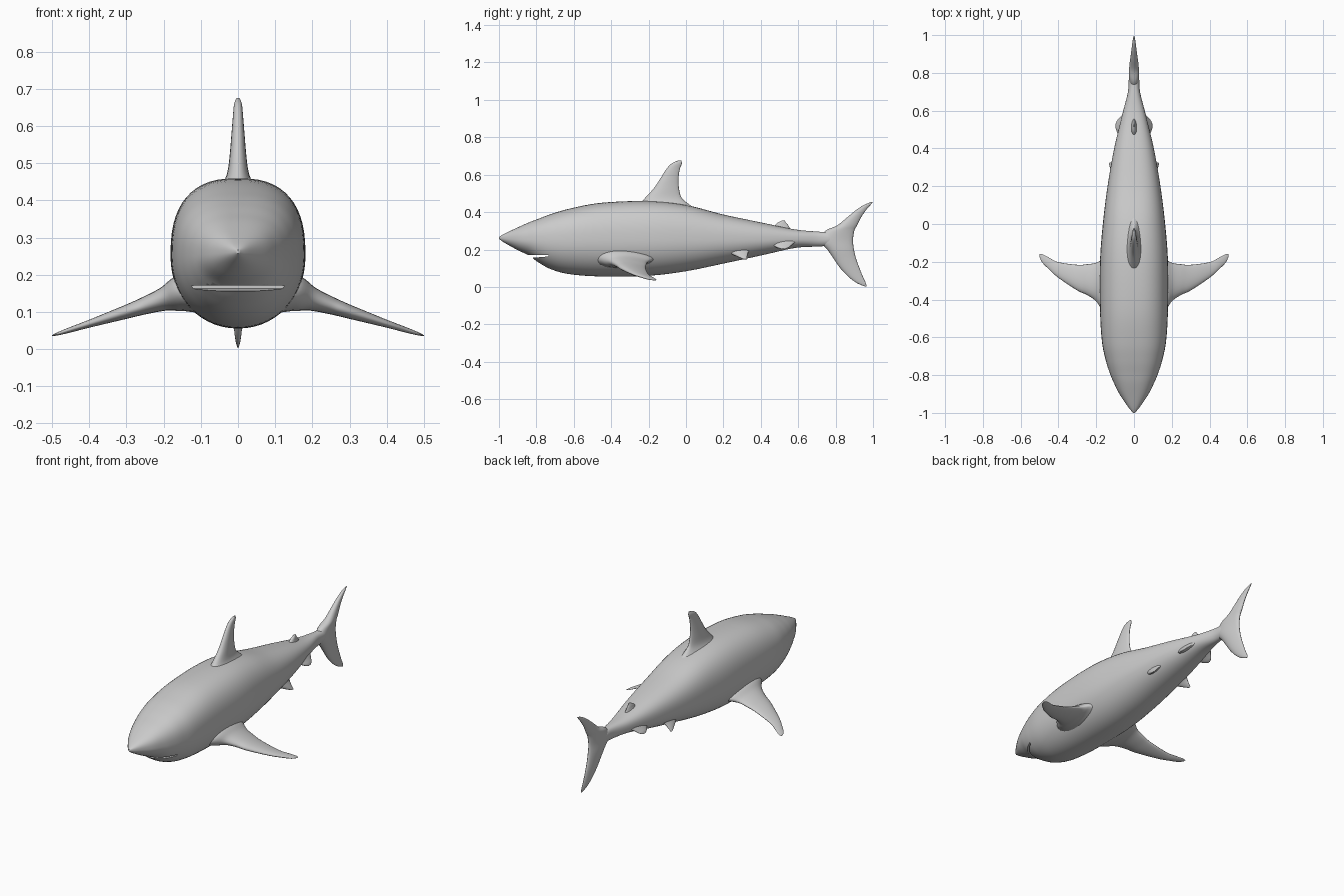
import bpy, bmesh, math
from mathutils import Vector

if "Cube" in bpy.data.objects:
    bpy.data.objects.remove(bpy.data.objects["Cube"])

skin = bpy.data.materials.new("plain_grey")
skin.use_nodes = True
skin.diffuse_color = (0.6, 0.6, 0.6, 1)
skin.node_tree.nodes["Principled BSDF"].inputs["Base Color"].default_value = skin.diffuse_color


def smooth(rows, steps):
    """Catmull-Rom curve through rows of numbers."""
    pts = [Vector(r) for r in rows]
    out = []
    for i in range(len(pts) - 1):
        b, c = pts[i], pts[i + 1]
        a = pts[i - 1] if i else b
        d = pts[min(i + 2, len(pts) - 1)]
        for k in range(steps):
            t = k / steps
            out.append(b + (c - a) * t / 2 + (a * 2 - b * 5 + c * 4 - d) * t * t / 2
                       + (b * 3 - a - c * 3 + d) * t ** 3 / 2)
    return out + [pts[-1]]


def loft(name, rings):
    """Skin a list of closed rings and cap both ends."""
    bm = bmesh.new()
    loops = [[bm.verts.new(p) for p in ring] for ring in rings]
    n = len(loops[0])
    for a, b in zip(loops, loops[1:]):
        for i in range(n):
            bm.faces.new((a[i], a[(i + 1) % n], b[(i + 1) % n], b[i]))
    bm.faces.new(loops[0])
    bm.faces.new(loops[-1])
    bmesh.ops.recalc_face_normals(bm, faces=bm.faces)
    mesh = bpy.data.meshes.new(name)
    bm.to_mesh(mesh)
    bm.free()
    mesh.materials.append(skin)
    obj = bpy.data.objects.new(name, mesh)
    bpy.context.collection.objects.link(obj)
    return obj


def finish(obj, angle=50):
    bpy.ops.object.select_all(action="DESELECT")
    obj.select_set(True)
    bpy.context.view_layer.objects.active = obj
    bpy.ops.object.shade_smooth_by_angle(angle=math.radians(angle))


def fin(name, sections, place, normal, count=24):
    """Sections are (lead y, trail y, span, half thickness), root to tip."""
    rings = []
    for lead, trail, span, thick in smooth(sections, 5):
        ring = []
        for i in range(count):
            a = math.tau * i / count
            u = 0.5 - 0.5 * math.cos(a)
            off = max(thick, 0.0005) * math.sin(a) * (1.25 - 0.5 * u)
            ring.append(place(lead + (trail - lead) * u, span) + normal * off)
        rings.append(ring)
    finish(loft(name, rings), 70)


# Body: (y, top, bottom, widest height, half width)
body_rows = [
    (-1.0, 0.267, 0.257, 0.262, 0.004), (-0.97, 0.285, 0.236, 0.26, 0.03),
    (-0.9, 0.318, 0.197, 0.255, 0.077), (-0.84, 0.345, 0.168, 0.252, 0.107),
    (-0.79, 0.364, 0.132, 0.25, 0.128), (-0.72, 0.39, 0.094, 0.25, 0.15),
    (-0.62, 0.419, 0.068, 0.25, 0.17), (-0.45, 0.45, 0.056, 0.25, 0.18),
    (-0.2, 0.459, 0.06, 0.25, 0.18), (0.0, 0.438, 0.084, 0.25, 0.165),
    (0.2, 0.387, 0.125, 0.25, 0.14), (0.4, 0.345, 0.168, 0.252, 0.105),
    (0.58, 0.308, 0.208, 0.255, 0.062), (0.7, 0.296, 0.216, 0.256, 0.032),
    (0.78, 0.29, 0.222, 0.256, 0.026), (0.86, 0.265, 0.245, 0.255, 0.006)]


def body_ring(row, count=56):
    y, top, bottom, mid, half = row
    ring = []
    for i in range(count):
        a = math.tau * i / count
        c, s = math.cos(a), math.sin(a)
        power, height = (2 / 2.55, top - mid) if s > 0 else (0.97, mid - bottom)
        ring.append((math.copysign(half * abs(c) ** power, c), y,
                     mid + math.copysign(height * abs(s) ** power, s)))
    return ring


body = loft("body", [body_ring(r) for r in smooth(body_rows, 6)])

# Mouth: thin slot that tapers to the back
slot = [[(x, y, z) for y, z in ((-0.95, 0.15), (-0.95, 0.171), (-0.735, 0.171), (-0.735, 0.163), (-0.82, 0.156))]
        for x in (-0.2, 0.2)]
cutter = loft("mouth_cutter", slot)
cutter.hide_render = True
cut = body.modifiers.new("mouth", "BOOLEAN")
cut.operation = "DIFFERENCE"
cut.object = cutter
finish(body)
bpy.ops.object.modifier_apply(modifier=cut.name)
bpy.data.objects.remove(cutter)
finish(body)


# Upright fins on the centre line
def upright(y, z):
    return Vector((0, y, z))


X = Vector((1, 0, 0))
fin("dorsal_fin", [
    (-0.29, 0.05, 0.42, 0.06), (-0.245, 0.005, 0.45, 0.038), (-0.215, -0.025, 0.48, 0.027),
    (-0.17, -0.038, 0.53, 0.021), (-0.137, -0.04, 0.58, 0.017), (-0.105, -0.033, 0.63, 0.013),
    (-0.077, -0.022, 0.66, 0.01), (-0.045, -0.025, 0.675, 0.004)], upright, X)
fin("rear_dorsal_fin", [
    (0.45, 0.56, 0.3, 0.022), (0.47, 0.55, 0.325, 0.013), (0.49, 0.535, 0.343, 0.009),
    (0.515, 0.528, 0.356, 0.003)], upright, X)
fin("tail_fin", [
    (0.955, 0.965, 0.003, 0.001), (0.915, 0.962, 0.02, 0.006), (0.873, 0.948, 0.05, 0.01),
    (0.825, 0.928, 0.1, 0.015), (0.79, 0.91, 0.15, 0.02), (0.755, 0.898, 0.2, 0.025),
    (0.71, 0.893, 0.25, 0.027), (0.745, 0.9, 0.3, 0.026), (0.81, 0.915, 0.33, 0.022),
    (0.865, 0.938, 0.375, 0.016), (0.915, 0.966, 0.415, 0.011), (0.955, 0.988, 0.44, 0.007),
    (0.992, 1.0, 0.455, 0.001)], upright, X)

# Paired fins, one set on each side
for side, word in ((1, "left"), (-1, "right")):
    def pectoral(y, x):
        drop = 0.145 - 0.32 * (x - 0.16) if x > 0.16 else 0.145
        return Vector((side * x, y, drop + 0.02 * max(0, 0.3 - x)))

    def pelvic(y, s):
        return Vector((side * (0.075 + 0.055 * s), y, 0.215 - 0.068 * s))

    def hind(y, s):
        return Vector((side * (0.05 + 0.047 * s), y, 0.245 - 0.042 * s))

    fin(word + "_pectoral_fin", [
        (-0.51, -0.14, 0.1, 0.055), (-0.465, -0.18, 0.16, 0.046), (-0.41, -0.205, 0.2, 0.031),
        (-0.375, -0.213, 0.25, 0.023), (-0.352, -0.216, 0.3, 0.018), (-0.285, -0.202, 0.4, 0.01),
        (-0.24, -0.178, 0.45, 0.007), (-0.205, -0.16, 0.485, 0.004), (-0.175, -0.16, 0.5, 0.001)],
        pectoral, Vector((side * 0.3, 0, 0.95)))
    lean = Vector((side * 0.75, 0, 0.6))
    fin(word + "_pelvic_fin", [
        (0.19, 0.36, 0, 0.03), (0.225, 0.335, 0.4, 0.016), (0.265, 0.328, 0.7, 0.009),
        (0.31, 0.325, 1, 0.002)], pelvic, lean)
    fin(word + "_hind_fin", [
        (0.44, 0.59, 0, 0.022), (0.465, 0.565, 0.5, 0.013), (0.485, 0.55, 0.8, 0.008),
        (0.51, 0.53, 1, 0.002)], hind, lean)
